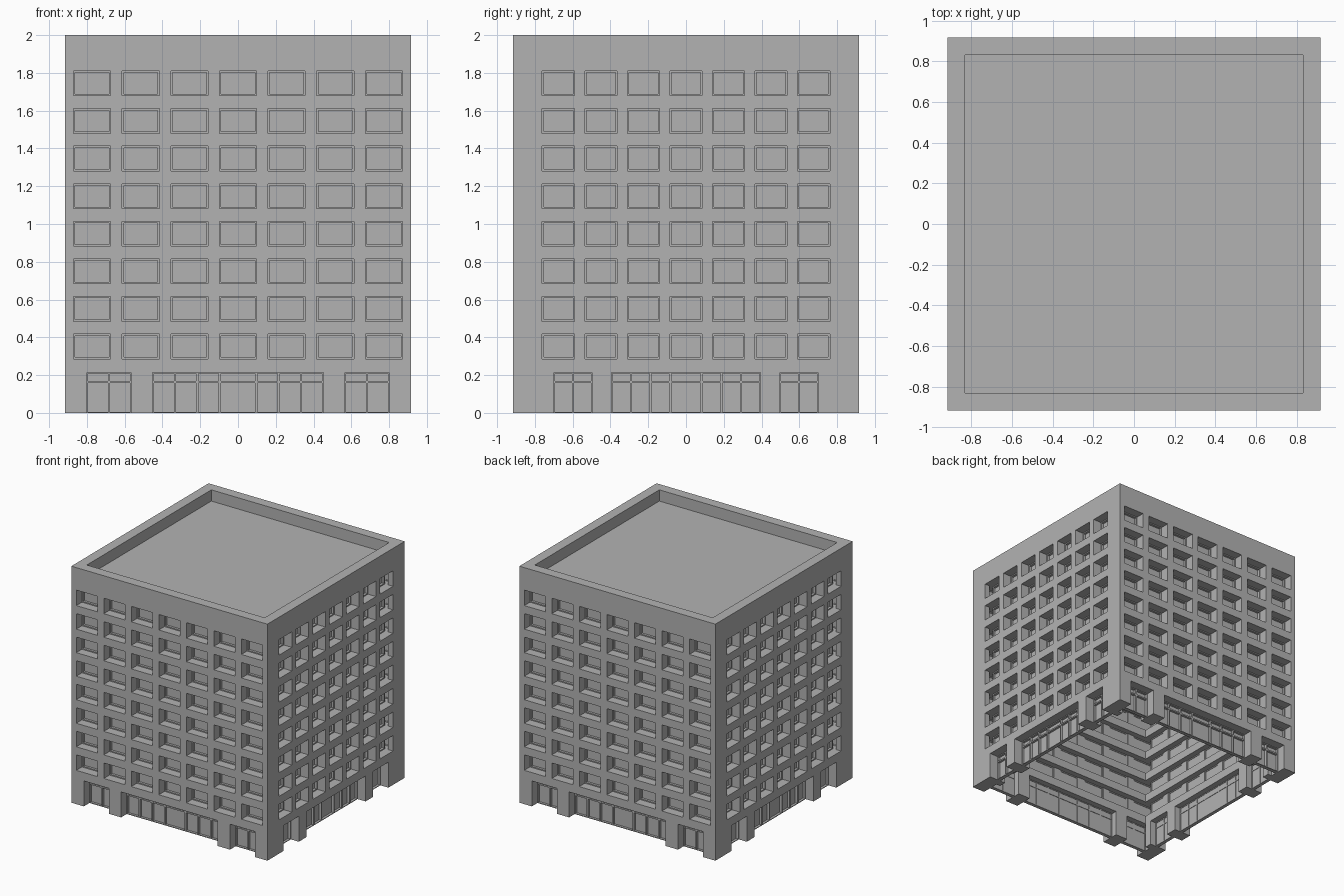
import bpy, bmesh
from math import pi
from mathutils import Matrix

old = bpy.data.objects.get("Cube")
if old:
    bpy.data.objects.remove(old, do_unlink=True)

concrete = bpy.data.materials.new("concrete_grey")
concrete.use_nodes = True
GREY = (0.45, 0.45, 0.45, 1)
concrete.diffuse_color = GREY
concrete.node_tree.nodes["Principled BSDF"].inputs["Base Color"].default_value = GREY

HALF = 0.917       # half footprint
WALL = 0.155       # wall thickness
PANE = 0.095       # window recess
FLOOR = 0.199      # storey height
SILL, WIN_H = 0.286, 0.131
GROUND = 0.215     # shopfront height
EAVES, TOP, ROOF = 1.81, 2.0, 1.905
STOREYS, COLUMNS = 8, 7


def box(bm, u0, u1, d0, d1, z0, z1):
    """Box on the front wall: u along it, d inward from its face."""
    m = Matrix.Translation(((u0 + u1) / 2, -HALF + (d0 + d1) / 2, (z0 + z1) / 2))
    m = m @ Matrix.Diagonal((u1 - u0, d1 - d0, z1 - z0, 1))
    bmesh.ops.create_cube(bm, size=1, matrix=m)


def frame(bm, u0, u1, z0, z1, w, d0, d1):
    """Rectangular frame made of four bars."""
    box(bm, u0, u0 + w, d0, d1, z0, z1)
    box(bm, u1 - w, u1, d0, d1, z0, z1)
    box(bm, u0 + w, u1 - w, d0, d1, z0, z0 + w)
    box(bm, u0 + w, u1 - w, d0, d1, z1 - w, z1)


def finish(bm, name, turn=0):
    bm.transform(Matrix.Rotation(turn, 4, "Z"))
    mesh = bpy.data.meshes.new(name)
    bm.to_mesh(mesh)
    bm.free()
    mesh.materials.append(concrete)
    obj = bpy.data.objects.new(name, mesh)
    bpy.context.collection.objects.link(obj)


def build_side(name, turn, width, pitch, win_w, doors, mullions):
    walls, frames, panes = bmesh.new(), bmesh.new(), bmesh.new()
    windows = [((c - COLUMNS // 2) * pitch - win_w / 2,
                (c - COLUMNS // 2) * pitch + win_w / 2) for c in range(COLUMNS)]

    # spandrel beams and the piers between windows
    for s in range(STOREYS):
        z0 = SILL + s * FLOOR
        z1 = EAVES if s == STOREYS - 1 else z0 + WIN_H
        below = GROUND if s == 0 else z0 - FLOOR + WIN_H
        box(walls, -width, width, 0, WALL, below, z0)
        edges = [-width] + [u for w in windows for u in w] + [width]
        for i in range(0, len(edges), 2):
            if edges[i + 1] - edges[i] > 0.005:
                end = i in (0, len(edges) - 2)
                box(walls, edges[i], edges[i + 1], 0, WALL if end else 0.11, z0, z1)
        for u0, u1 in windows:
            frame(frames, u0, u1, z0, z1, 0.009, PANE - 0.02, PANE + 0.01)
            box(panes, u0, u1, PANE, PANE + 0.006, z0, z1)

    # ground floor piers
    edges = [-width] + [u for d in doors for u in d] + [width]
    for i in range(0, len(edges), 2):
        box(walls, edges[i], edges[i + 1], 0, WALL, 0, GROUND)

    # shopfront glazing with transom lights
    for (d0, d1), inner in zip(doors, mullions):
        box(panes, d0, d1, PANE, PANE + 0.006, 0, GROUND)
        cuts = [d0] + inner + [d1]
        for u0, u1 in zip(cuts, cuts[1:]):
            frame(frames, u0, u1, 0.164, GROUND, 0.006, PANE - 0.02, PANE + 0.01)
            frame(frames, u0, u1, 0, 0.164, 0.006, PANE - 0.02, PANE + 0.01)

    finish(walls, name + "_wall", turn)
    finish(frames, name + "_window_frames", turn)
    finish(panes, name + "_window_panes", turn)


def shopfront(outer, side, middle, door):
    """Three openings, mirrored about the centre, and their mullions."""
    step = (middle - door) / 3
    right = [door + i * step for i in range(3)]
    mid = (outer + side) / 2
    return ([(-outer, -side), (-middle, middle), (side, outer)],
            [[-mid], [-u for u in reversed(right)] + right, [mid]])


long_doors = shopfront(0.80, 0.567, 0.452, 0.097)
short_doors = shopfront(0.70, 0.497, 0.395, 0.084)
for name, turn in (("front", 0), ("back", pi)):
    build_side(name, turn, HALF, 0.2575, 0.197, *long_doors)
for name, turn in (("left", pi / 2), ("right", -pi / 2)):
    build_side(name, turn, HALF - WALL, 0.225, 0.17, *short_doors)

# parapet ring
RIM = 0.085
parapet = bmesh.new()
for d in (0, 2 * HALF - RIM):
    box(parapet, -HALF, HALF, d, d + RIM, EAVES, TOP)
for u in (-HALF, HALF - RIM):
    box(parapet, u, u + RIM, RIM, 2 * HALF - RIM, EAVES, TOP)
finish(parapet, "parapet")

# roof slab inside the parapet
roof = bmesh.new()
inner = HALF - RIM
box(roof, -inner, inner, RIM, 2 * HALF - RIM, EAVES, ROOF)
finish(roof, "roof_slab")
